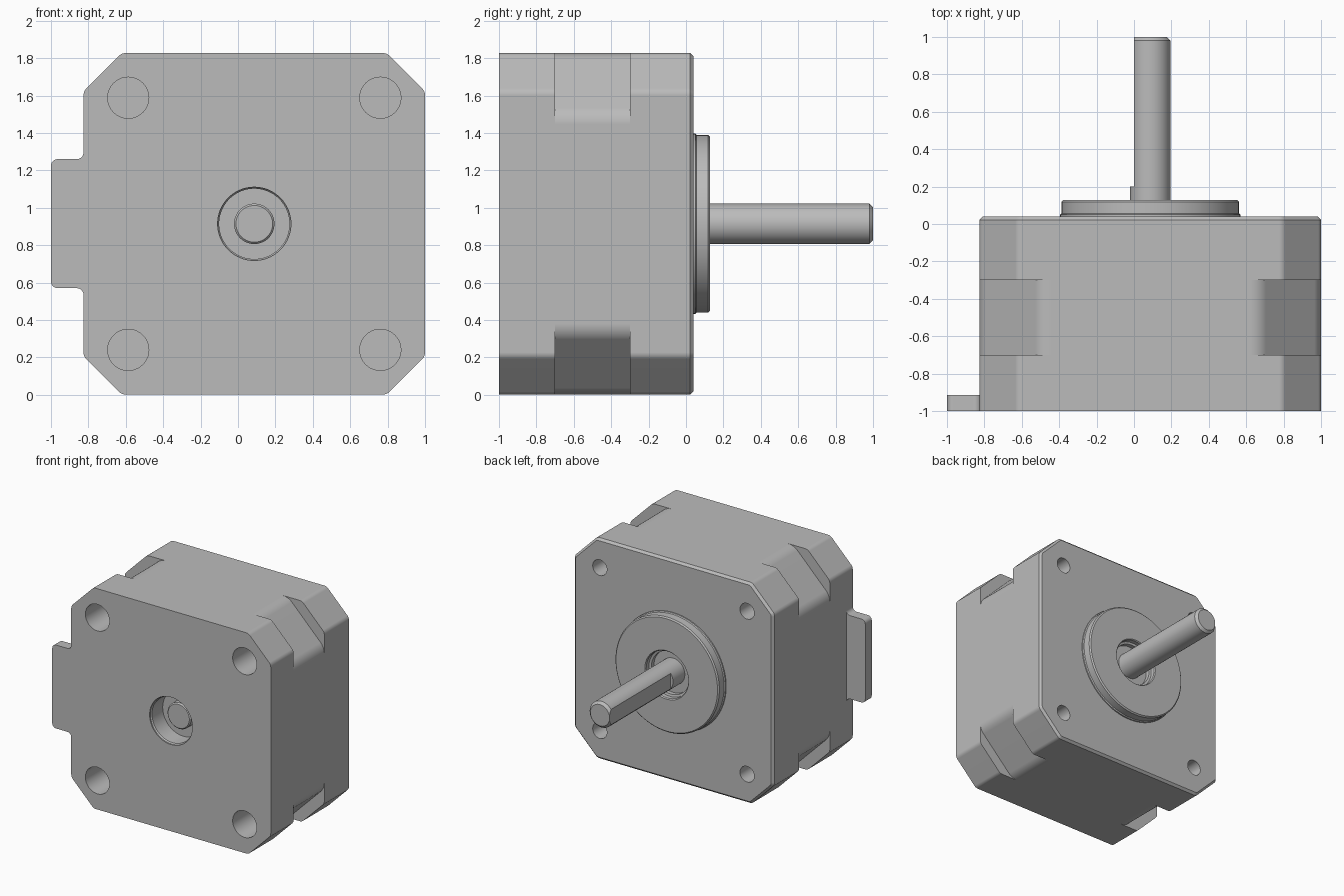
import bpy, bmesh, math
from mathutils import Vector

if "Cube" in bpy.data.objects:
    bpy.data.objects.remove(bpy.data.objects["Cube"], do_unlink=True)

CX, CZ, HALF = 0.087, 0.914, 0.913      # motor axis and half width
FRONT, BACK = -1.0, 0.04                # ends of the body

grey = bpy.data.materials.new("light grey metal")
grey.use_nodes = True
grey.diffuse_color = (0.5, 0.5, 0.5, 1)
grey.node_tree.nodes["Principled BSDF"].inputs["Base Color"].default_value = (0.5, 0.5, 0.5, 1)


def finish(name, bm):
    bmesh.ops.recalc_face_normals(bm, faces=bm.faces)
    mesh = bpy.data.meshes.new(name)
    bm.to_mesh(mesh)
    bm.free()
    ob = bpy.data.objects.new(name, mesh)
    mesh.materials.append(grey)
    bpy.context.collection.objects.link(ob)
    ob.location = (CX, 0, CZ)
    return ob


def rounded(corners, steps=5):
    """Turn (x, z, radius) corners into an outline with filleted corners."""
    out = []
    for i, (x, z, r) in enumerate(corners):
        p = Vector((x, z))
        if r == 0:
            out.append(p)
            continue
        a = (Vector(corners[i - 1][:2]) - p).normalized()
        b = (Vector(corners[(i + 1) % len(corners)][:2]) - p).normalized()
        half = a.angle(b) / 2
        centre = p + (a + b).normalized() * (r / math.sin(half))
        start = p + a * (r / math.tan(half)) - centre
        end = p + b * (r / math.tan(half)) - centre
        sweep = start.angle_signed(end)
        for k in range(steps + 1):
            t = -sweep * k / steps
            c, s = math.cos(t), math.sin(t)
            out.append(centre + Vector((c * start.x - s * start.y, s * start.x + c * start.y)))
    return out


def prism(name, outline, y0, y1, chamfer=0):
    bm = bmesh.new()
    base = bm.faces.new([bm.verts.new((p.x, y0, p.y)) for p in outline])
    ext = bmesh.ops.extrude_face_region(bm, geom=[base])["geom"]
    top = [v for v in ext if isinstance(v, bmesh.types.BMVert)]
    bmesh.ops.translate(bm, verts=top, vec=(0, y1 - y0, 0))
    if chamfer:
        rim = [e for e in bm.edges if all(v in top for v in e.verts)]
        bmesh.ops.bevel(bm, geom=rim, offset=chamfer, segments=1, affect='EDGES')
    return finish(name, bm)


def lathe(name, profile, x=0, z=0, segments=64):
    """Spin (radius, y) points about the y axis."""
    bm = bmesh.new()
    verts = [bm.verts.new((r, y, 0)) for r, y in profile]
    edges = [bm.edges.new(pair) for pair in zip(verts, verts[1:])]
    bmesh.ops.spin(bm, geom=verts + edges, cent=(0, 0, 0), axis=(0, 1, 0),
                   angle=2 * math.pi, steps=segments)
    bmesh.ops.remove_doubles(bm, verts=bm.verts, dist=0.0001)
    bmesh.ops.translate(bm, verts=bm.verts, vec=(x, 0, z))
    return finish(name, bm)


def combine(ob, tool, operation='DIFFERENCE'):
    mod = ob.modifiers.new("combine", 'BOOLEAN')
    mod.object, mod.operation, mod.solver = tool, operation, 'EXACT'
    bpy.context.view_layer.objects.active = ob
    bpy.ops.object.modifier_apply(modifier=mod.name)
    bpy.data.objects.remove(tool, do_unlink=True)


def smooth(ob):
    bpy.ops.object.select_all(action='DESELECT')
    ob.select_set(True)
    bpy.context.view_layer.objects.active = ob
    bpy.ops.object.shade_smooth_by_angle(angle=math.radians(25))
    mod = ob.modifiers.new("flat face normals", 'WEIGHTED_NORMAL')
    mod.keep_sharp = True


# Body: square block with cut corners and a chamfered back rim
CUT = 0.205
inner = HALF - CUT
octagon = [(-inner, -HALF), (inner, -HALF), (HALF, -inner), (HALF, inner),
           (inner, HALF), (-inner, HALF), (-HALF, inner), (-HALF, -inner)]
body = prism("motor_body", rounded([(x, z, 0.05) for x, z in octagon]), FRONT, BACK, 0.018)

# Connector tab, blended into the side
edge, low, high = -HALF, 0.57 - CZ, 1.26 - CZ
tab = [(edge + 0.1, low - 0.08, 0), (edge, low - 0.08, 0), (edge, low, 0.035),
       (-1 - CX, low, 0.035), (-1 - CX, high, 0.035), (edge, high, 0.035),
       (edge, high + 0.08, 0), (edge + 0.1, high + 0.08, 0)]
combine(body, prism("tab", rounded(tab), FRONT, -0.915), 'UNION')

for sx in (-1, 1):
    for sz in (-1, 1):
        # Deeper corner notch around the middle of the body
        n, far = HALF - 0.33, HALF + 0.1
        # the fillets run tangent into the flat sides
        notch = rounded([(n - 0.3, HALF, 0), (n, HALF, 0.12), (HALF, n, 0.12), (HALF, n - 0.3, 0)])
        notch = [Vector((notch[1].x, far))] + notch[1:-1] + [Vector((far, notch[-2].y)), Vector((far, far))]
        combine(body, prism("notch", [Vector((p.x * sx, p.y * sz)) for p in notch], -0.7, -0.3))
        # Wide screw pocket in front, narrow one behind
        for r, y0, y1 in ((0.11, FRONT - 0.1, -0.74), (0.065, -0.2, BACK + 0.1)):
            combine(body, lathe("pocket", [(0, y0), (r, y0), (r, y1), (0, y1)],
                                0.674 * sx, 0.674 * sz, 40))

# Recess around the front end of the shaft
combine(body, lathe("recess", [(0, -1.1), (0.196, -1.1), (0.196, -0.99), (0.188, -0.98),
                               (0.188, -0.84), (0, -0.84)]))
smooth(body)

# Round pilot boss with a stepped bearing recess
boss = lathe("pilot_boss", [(0, 0.02), (0.483, 0.02), (0.483, 0.05), (0.475, 0.056),
                            (0.475, 0.118), (0.465, 0.128), (0.2, 0.128), (0.193, 0.12),
                            (0.193, 0.085), (0.175, 0.08), (0.175, 0.045), (0, 0.045)], segments=96)
smooth(boss)

# Shaft with chamfered ends and a flat along one side
R = 0.108
shaft = lathe("shaft", [(0, -0.9), (R - 0.01, -0.9), (R, -0.89), (R, 0.98),
                        (R - 0.02, 1.0), (0, 1.0)])
flat = [Vector(p) for p in ((-0.3, -0.3), (-CX, -0.3), (-CX, 0.3), (-0.3, 0.3))]
combine(shaft, prism("flat", flat, 0.2, 1.2))
smooth(shaft)
